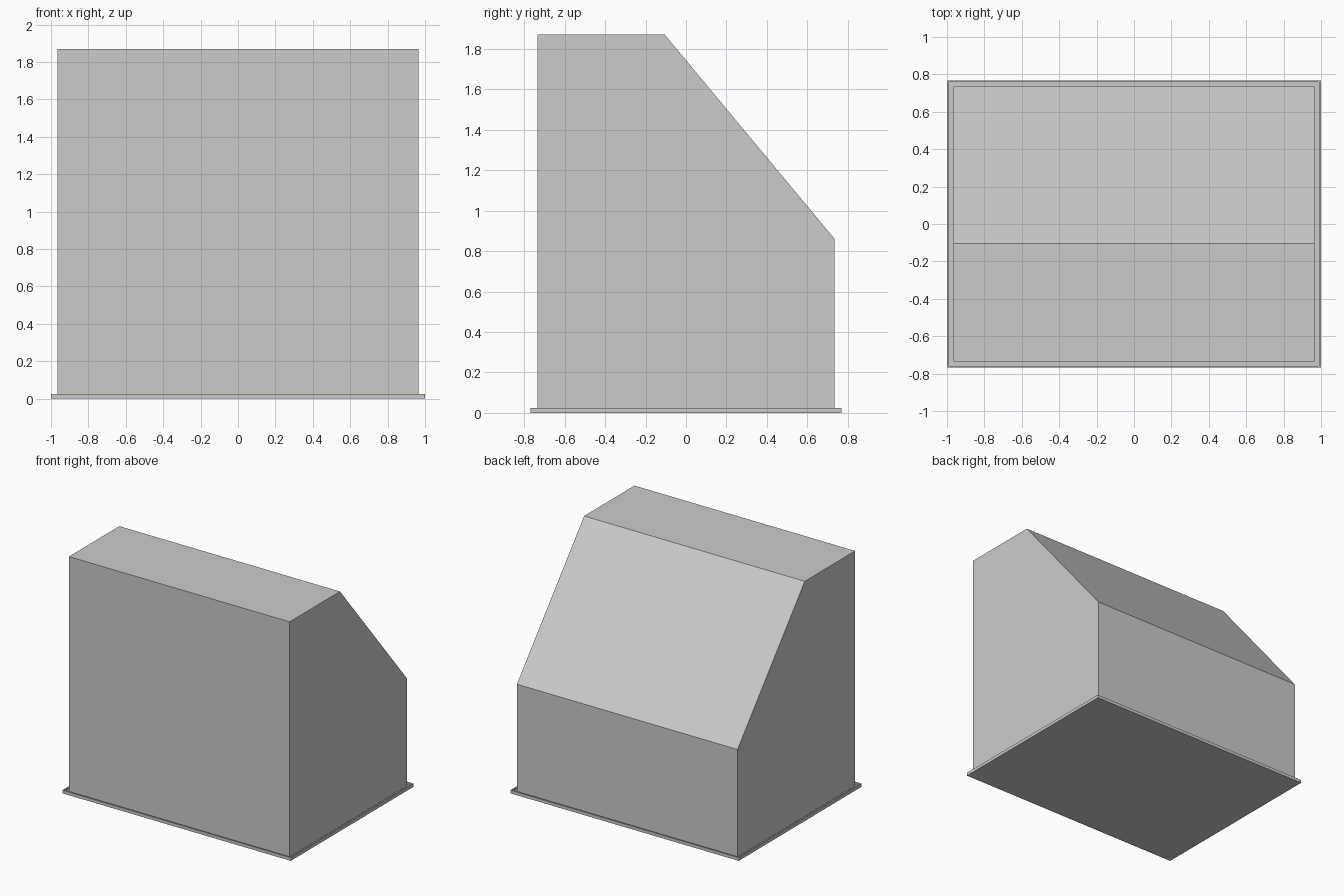
import bpy, bmesh

if "Cube" in bpy.data.objects:
    bpy.data.objects.remove(bpy.data.objects["Cube"])

HX, HY = 1.0, 0.768   # half size of the base tray


def finish(name, bm):
    bmesh.ops.recalc_face_normals(bm, faces=bm.faces)
    me = bpy.data.meshes.new(name)
    bm.to_mesh(me)
    bm.free()
    ob = bpy.data.objects.new(name, me)
    bpy.context.collection.objects.link(ob)
    return ob


def stepped_rectangle(name, steps):
    """Loft rectangles given as (inset from tray edge, height), capped at both ends."""
    bm = bmesh.new()
    rings = []
    for d, z in steps:
        x, y = HX - d, HY - d
        rings.append([bm.verts.new(p) for p in
                      ((-x, -y, z), (x, -y, z), (x, y, z), (-x, y, z))])
    for a, b in zip(rings, rings[1:]):
        for i in range(4):
            j = (i + 1) % 4
            bm.faces.new((a[i], a[j], b[j], b[i]))
    bm.faces.new(rings[0][::-1])
    bm.faces.new(rings[-1])
    return finish(name, bm)


def extruded_profile(name, profile, half_width):
    """Extrude a (y, z) outline along x."""
    bm = bmesh.new()
    face = bm.faces.new([bm.verts.new((-half_width, y, z)) for y, z in profile])
    out = bmesh.ops.extrude_face_region(bm, geom=[face])
    moved = [v for v in out["geom"] if isinstance(v, bmesh.types.BMVert)]
    bmesh.ops.translate(bm, verts=moved, vec=(2 * half_width, 0, 0))
    return finish(name, bm)


# Thin tray with a raised lip and a shallow groove around the body
stepped_rectangle("base_tray", [(0, 0), (0, 0.025), (0.01, 0.025),
                                (0.01, 0.01), (0.024, 0.01)])

# Main body with flat top and sloped back
extruded_profile("slanted_body", [(-0.735, 0.01), (0.735, 0.01), (0.735, 0.86),
                                  (-0.105, 1.87), (-0.735, 1.87)], 0.966)
